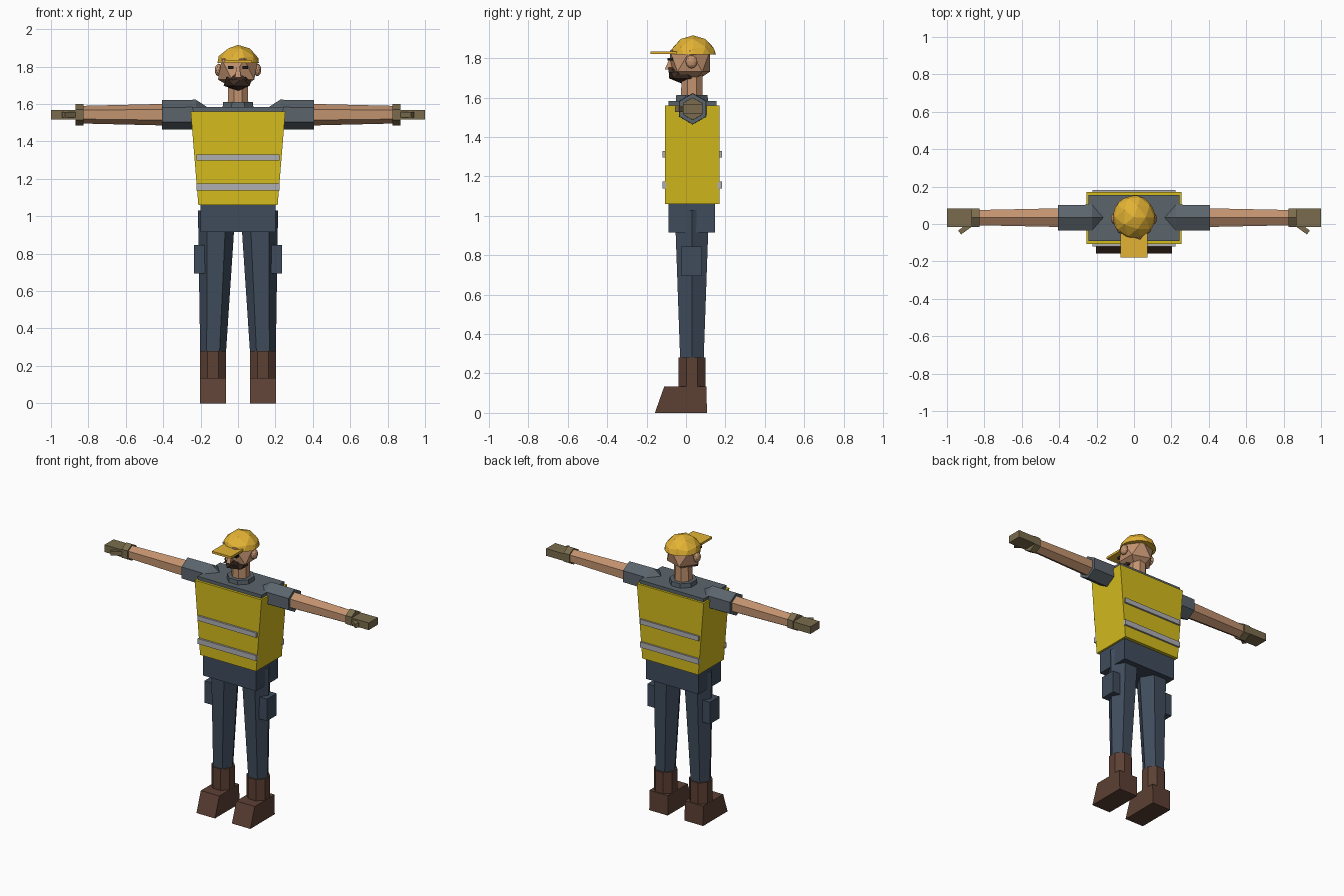
import bpy, bmesh
from math import cos, sin, pi
from mathutils import Vector, Matrix

if "Cube" in bpy.data.objects:
    bpy.data.objects.remove(bpy.data.objects["Cube"])


def material(name, r, g, b):
    m = bpy.data.materials.new(name)
    m.diffuse_color = (r, g, b, 1)
    m.use_nodes = True
    m.node_tree.nodes["Principled BSDF"].inputs["Base Color"].default_value = m.diffuse_color
    return m


YELLOW = material("vest_yellow", .66, .50, .012)
CAP = material("cap_yellow", .77, .45, .035)
SKIN = material("skin", .54, .29, .16)
SHIRT = material("shirt_grey", .105, .13, .15)
DENIM = material("trouser_blue", .05, .072, .107)
LEATHER = material("boot_brown", .107, .051, .034)
GLOVE = material("glove_tan", .195, .15, .075)
SILVER = material("reflective", .43, .43, .45)
HAIR = material("hair", .045, .024, .016)
BLACK = material("eye_black", .01, .01, .01)


def finish(name, bm, mat):
    bmesh.ops.recalc_face_normals(bm, faces=bm.faces)
    me = bpy.data.meshes.new(name)
    bm.to_mesh(me)
    bm.free()
    me.materials.append(mat)
    ob = bpy.data.objects.new(name, me)
    bpy.context.collection.objects.link(ob)
    return ob


def loft(name, rings, mat):
    """Skin a list of point rings and cap both ends."""
    bm = bmesh.new()
    vs = [[bm.verts.new(p) for p in ring] for ring in rings]
    n = len(vs[0])
    for a, b in zip(vs, vs[1:]):
        for i in range(n):
            j = (i + 1) % n
            bm.faces.new((a[i], a[j], b[j], b[i]))
    bm.faces.new(vs[0])
    bm.faces.new(vs[-1])
    return finish(name, bm, mat)


def block(name, z0, z1, low, mat, high=None):
    """Box from rectangles (x0, x1, y0, y1) at the bottom and the top."""
    def rect(r, z):
        return [(r[0], r[2], z), (r[1], r[2], z), (r[1], r[3], z), (r[0], r[3], z)]
    return loft(name, [rect(low, z0), rect(high or low, z1)], mat)


def post(name, n, sections, mat, turn=0):
    """Upright n-sided tube; sections are (x, y, z, radius)."""
    ang = [turn + 2 * pi * i / n for i in range(n)]
    return loft(name, [[(x + r * cos(a), y + r * sin(a), z) for a in ang]
                       for x, y, z, r in sections], mat)


def limb(name, s, sections, mat):
    """Six-sided tube along x, sections are (x, radius)."""
    ang = [pi * i / 3 for i in range(6)]
    return loft(name, [[(s * x, .034 + r * sin(a), 1.543 + r * cos(a)) for a in ang]
                       for x, r in sections], mat)


def ball(name, centre, size, mat, level, cut=None):
    bm = bmesh.new()
    bmesh.ops.create_icosphere(bm, subdivisions=level, radius=1)
    bmesh.ops.transform(bm, verts=bm.verts,
                        matrix=Matrix.Translation(centre) @ Matrix.Diagonal((*size, 1)))
    if cut is not None:
        bmesh.ops.bisect_plane(bm, geom=bm.verts[:] + bm.edges[:] + bm.faces[:],
                               plane_co=(0, 0, cut), plane_no=(0, 0, 1), clear_inner=True)
        bmesh.ops.holes_fill(bm, edges=[e for e in bm.edges if e.is_boundary])
    return finish(name, bm, mat)


# Torso and vest
block("shirt", 1.07, 1.583, (-.195, .195, -.085, .15), SHIRT, (-.243, .243, -.09, .155))
block("vest", 1.06, 1.56, (-.212, .212, -.107, .17), YELLOW, (-.253, .253, -.107, .17))
for i, (z0, z1) in enumerate([(1.138, 1.175), (1.297, 1.33)]):
    block(f"front_stripe_{i}", z0, z1, (-.221, .221, -.12, -.1), SILVER)
    block(f"back_stripe_{i}", z0, z1, (-.221, .221, .16, .182), SILVER)
block("hips", .915, 1.065, (-.2, .2, -.09, .148), DENIM)

# Head, neck and collar
post("collar", 8, [(0, .03, 1.57, .09), (0, .03, 1.612, .086)], SHIRT, pi / 8)
post("neck", 8, [(0, .03, 1.58, .06), (0, .03, 1.73, .057)], SKIN, pi / 8)
ball("head", (0, .02, 1.785), (.12, .12, .12), SKIN, 1)
ball("beard", (0, -.018, 1.72), (.086, .08, .05), HAIR, 1)
block("moustache", 1.728, 1.752, (-.05, .05, -.09, -.04), HAIR, (-.025, .025, -.09, -.04))
block("nose", 1.742, 1.795, (-.016, .016, -.108, -.04), SKIN, (-.009, .009, -.085, -.04))

# Cap
ball("cap_dome", (0, .036, 1.79), (.121, .125, .126), CAP, 2, 1.818)
block("cap_brim", 1.82, 1.835, (-.072, .072, -.18, .0), CAP)

for s, side in ((-1, "right"), (1, "left")):
    def pair(a, b):
        return tuple(sorted((s * a, s * b)))

    # Face
    block(side + "_eye", 1.787, 1.802, (*pair(.024, .054), -.095, -.04), BLACK)
    ball(side + "_ear", (s * .104, .028, 1.782), (.02, .03, .034), SKIN, 2)

    # Arm
    limb(side + "_sleeve", s, [(.11, .004), (.225, .08), (.405, .078)], SHIRT)
    limb(side + "_forearm", s, [(.38, .058), (.84, .047)], SKIN)
    limb(side + "_glove_cuff", s, [(.825, .057), (.87, .057)], GLOVE)
    block(side + "_hand", 1.518, 1.567, (*pair(.86, 1.0), -.015, .083), GLOVE)
    thumb = block(side + "_thumb", 1.528, 1.556, (-.04, .04, -.013, .013), GLOVE)
    thumb.location = (s * .9, -.022, 0)
    thumb.rotation_euler.z = -s * .62

    # Leg
    post(side + "_leg", 6, [(s * .114, .03, 1.03, .1), (s * .135, .03, .2, .066)], DENIM)
    block(side + "_pocket", .695, .845, (*pair(.17, .236), -.025, .08), DENIM)

    # Boot
    post(side + "_boot_shaft", 8, [(s * .1335, .03, .12, .075), (s * .1335, .03, .28, .075)],
         LEATHER, pi / 8)
    block(side + "_boot", 0, .135, (*pair(.064, .204), -.158, .106), LEATHER,
          (*pair(.064, .204), -.11, .104))
